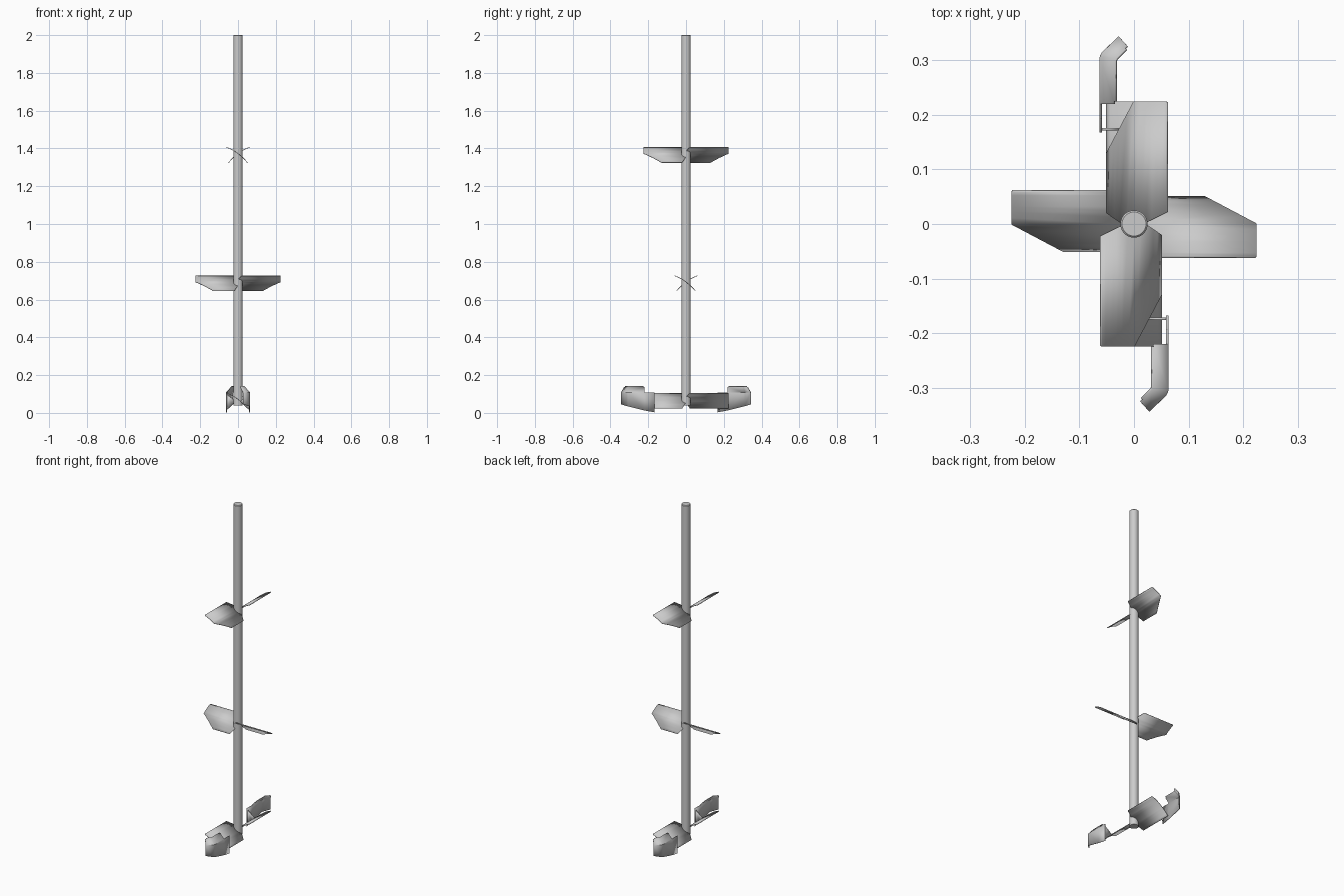
import bpy, bmesh, math
from mathutils import Matrix

if "Cube" in bpy.data.objects:
    bpy.data.objects.remove(bpy.data.objects["Cube"])

T = 0.004  # sheet thickness


def finish(name, bm, angle=0.0, thick=T, loc_z=0.0):
    bmesh.ops.recalc_face_normals(bm, faces=bm.faces)
    me = bpy.data.meshes.new(name)
    bm.to_mesh(me)
    bm.free()
    me.transform(Matrix.Translation((0, 0, loc_z)) @ Matrix.Rotation(angle, 4, 'Z'))
    ob = bpy.data.objects.new(name, me)
    bpy.context.collection.objects.link(ob)
    if thick:
        m = ob.modifiers.new("thickness", 'SOLIDIFY')
        m.thickness = thick
        m.offset = 0
    bpy.ops.object.select_all(action='DESELECT')
    ob.select_set(True)
    bpy.context.view_layer.objects.active = ob
    bpy.ops.object.shade_smooth_by_angle(angle=math.radians(25))
    return ob


def height(s):
    # curved blade section: steep at the low edge, flat at the high edge
    return 0.048 + 0.768 * s - 3.8 * s * s


def blade(name, angle, z, chamfer):
    # blade along +y, high edge on +x
    bm = bmesh.new()
    stations = [-.05, -.042, -.034, -.025, -.012, 0, .012, .023, .033, .043, .053, .059, .062]
    rows = []
    for s in stations:
        r_in = 0.003 + max(0, s - .023) * 0.49 + max(0, -.025 - s) * 0.68
        r_out = 0.225 + (min(s, 0) * 1.9 if chamfer else 0)
        if s > .06:
            r_out -= 0.003
        rows.append([bm.verts.new((s, r, height(s))) for r in (r_in, r_out)])
    for a, b in zip(rows, rows[1:]):
        bm.faces.new((a[0], a[1], b[1], b[0]))
    finish(name, bm, angle, T * 0.8, z)


def vane(name, angle):
    # upright folded plate outside the low blade edge (+y side, at -x)
    bm = bmesh.new()
    path = [(-.061, .168, .003), (-.061, .22, .013), (-.061, .306, .034),
            (-.058, .313, .036), (-.027, .343, .046)]
    inner = [None, (-.033, .22), (-.033, .298), (-.031, .303), (-.010, .324)]
    low = [bm.verts.new(p) for p in path]
    top = [bm.verts.new((x, y, .108)) for x, y, _ in path]
    lip = [bm.verts.new((p[0], p[1], .14)) if p else None for p in inner]
    for i in range(4):
        bm.faces.new((low[i], low[i + 1], top[i + 1], top[i]))
        if lip[i]:
            bm.faces.new((top[i], top[i + 1], lip[i + 1], lip[i]))
    # clip the free corner of the lip
    bmesh.ops.bevel(bm, geom=[lip[4], lip[1]], offset=.005, segments=2, affect='VERTICES')
    finish(name, bm, angle)


def strut(name, angle):
    # gusset plate joining blade and vane
    bm = bmesh.new()
    pts = [(-.061, .012), (-.05, .0245), (-.03, .045), (-.012, .062), (-.061, .10)]
    bm.faces.new([bm.verts.new((x, .174, z)) for x, z in pts])
    finish(name, bm, angle, 0.005)


# shaft
bm = bmesh.new()
bmesh.ops.create_cone(bm, cap_ends=True, segments=48, radius1=.025, radius2=.025, depth=1.96)
bmesh.ops.translate(bm, verts=bm.verts, vec=(0, 0, 1.02))
rim = [e for e in bm.edges if all(v.co.z > 1.9 for v in e.verts)]
bmesh.ops.bevel(bm, geom=rim, offset=.003, segments=1, affect='EDGES')
finish("shaft", bm, thick=0)

# three stages, each with two opposite blades
for i in range(2):
    turn = i * math.pi
    blade(f"upper_blade_{i + 1}", turn, 1.325, True)
    blade(f"middle_blade_{i + 1}", turn - math.pi / 2, 0.645, True)
    blade(f"lower_blade_{i + 1}", turn, 0.024, False)
    vane(f"outer_vane_{i + 1}", turn)
    strut(f"vane_strut_{i + 1}", turn)
